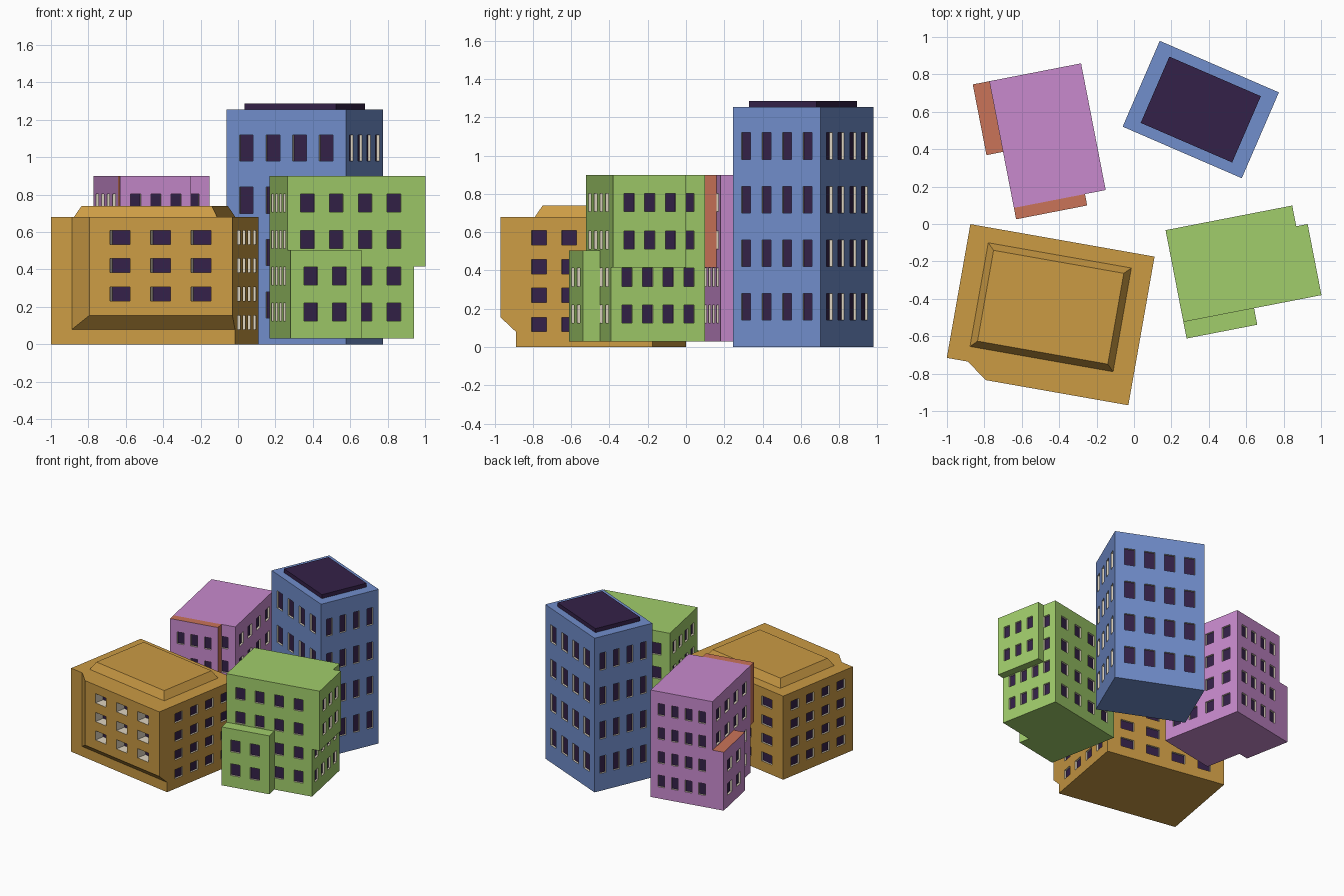
import bpy, bmesh, math
from mathutils import Vector

if "Cube" in bpy.data.objects:
    bpy.data.objects.remove(bpy.data.objects["Cube"])


def material(name, r, g, b):
    lin = [((c / 255 + 0.055) / 1.055) ** 2.4 for c in (r, g, b)]
    m = bpy.data.materials.new(name)
    m.diffuse_color = (*lin, 1)
    m.use_nodes = True
    m.node_tree.nodes["Principled BSDF"].inputs["Base Color"].default_value = m.diffuse_color
    return m


OCHRE = material("ochre", 203, 155, 68)
BLUE = material("blue", 113, 142, 204)
GREEN = material("green", 161, 205, 107)
PINK = material("pink", 200, 138, 205)
TERRACOTTA = material("terracotta", 202, 116, 88)
GLASS = material("dark purple glass", 52, 33, 72)
FRAME = material("cream frame", 222, 212, 192)
BODY_I, FRAME_I, GLASS_I, ACCENT_I = range(4)


class Building:
    """A box-shaped building of walls with recessed windows, made in local axes."""

    def __init__(self, sx, sy, z0, z1):
        self.bm = bmesh.new()
        self.sx, self.sy, self.z0, self.z1 = sx, sy, z0, z1
        x, y = sx / 2, sy / 2
        self.quad([(-x, -y, z1), (x, -y, z1), (x, y, z1), (-x, y, z1)])
        self.quad([(-x, y, z0), (x, y, z0), (x, -y, z0), (-x, -y, z0)])
        # corner, direction and length of each wall
        self.walls = {
            "front": (Vector((-x, -y, 0)), Vector((1, 0, 0)), sx),
            "right": (Vector((x, -y, 0)), Vector((0, 1, 0)), sy),
            "back": (Vector((x, y, 0)), Vector((-1, 0, 0)), sx),
            "left": (Vector((-x, y, 0)), Vector((0, -1, 0)), sy),
        }

    def quad(self, pts, mat=BODY_I):
        self.bm.faces.new([self.bm.verts.new(p) for p in pts]).material_index = mat

    def ring(self, outer, inner, mats):
        for i in range(4):
            j = (i + 1) % 4
            if (outer[i] - outer[j]).length > 1e-6:
                self.quad([outer[i], outer[j], inner[j], inner[i]], mats[i])

    def panel(self, side, rect, win, off=0, hole=None):
        """Grid of wall cells; window cells are sunk, cells inside the hole left out."""
        origin, d, length = self.walls[side]
        n = Vector((d.y, -d.x, 0))
        step, w, count, rows, h, depth = win
        u0, u1, v0, v1 = rect

        def corners(a, b, c, e, o):
            return [origin + d * u + n * o + Vector((0, 0, z))
                    for u, z in ((a, c), (b, c), (b, e), (a, e))]

        mids = [length / 2 + (i - (count - 1) / 2) * step for i in range(count)]
        cols = [(m - w / 2, m + w / 2) for m in mids
                if m - w / 2 > u0 - 1e-4 and m + w / 2 < u1 + 1e-4]
        bands = [(r - h / 2, r + h / 2) for r in rows
                 if r - h / 2 > v0 - 1e-4 and r + h / 2 < v1 + 1e-4]
        us = {u0, u1, *[q for c in cols for q in c]}
        vs = {v0, v1, *[q for c in bands for q in c]}
        if hole:
            us |= {hole[0], hole[1]}
            vs |= {hole[2], hole[3]}
        us, vs = sorted(us), sorted(vs)
        for a, b in zip(us, us[1:]):
            for c, e in zip(vs, vs[1:]):
                if b - a < 1e-5 or e - c < 1e-5:
                    continue
                mu, mv = (a + b) / 2, (c + e) / 2
                if hole and hole[0] < mu < hole[1] and hole[2] < mv < hole[3]:
                    continue
                face = corners(a, b, c, e, off)
                if (any(p < mu < q for p, q in cols)
                        and any(p < mv < q for p, q in bands)):
                    back = corners(a, b, c, e, off - depth)
                    self.ring(face, back, [FRAME_I] * 4)
                    self.quad(back, GLASS_I)
                else:
                    self.quad(face)
        return corners

    def wall(self, side, win, bump=None):
        """Whole wall, with an optional projecting block
        bump = (rect, projection, left slope, bottom slope, edge materials, window depth)."""
        full = (0, self.walls[side][2], self.z0, self.z1)
        if not bump:
            self.panel(side, full, win)
            return
        (a, b, c, e), off, left, bottom, mats, depth = bump
        hole = (a - left, b, c - bottom, e)
        self.panel(side, full, win, hole=hole)
        corners = self.panel(side, (a, b, c, e), win[:5] + (depth,), off)
        self.ring(corners(*hole, 0), corners(a, b, c, e, off), mats)

    def slab(self, sx, sy, z0, z1, inset, mat):
        """Raised roof, optionally with sloping edges."""
        def rect(x, y, z):
            return [Vector(p) for p in ((-x, -y, z), (x, -y, z), (x, y, z), (-x, y, z))]
        low = rect(sx / 2, sy / 2, z0)
        top = rect(sx / 2 - inset, sy / 2 - inset, z1)
        self.ring(low, top, [mat] * 4)
        self.quad(top, mat)

    def finish(self, name, x, y, angle, body, accent):
        bmesh.ops.remove_doubles(self.bm, verts=self.bm.verts, dist=1e-5)
        mesh = bpy.data.meshes.new(name)
        self.bm.to_mesh(mesh)
        self.bm.free()
        for m in (body, FRAME, GLASS, accent):
            mesh.materials.append(m)
        ob = bpy.data.objects.new(name, mesh)
        ob.location = (x, y, 0)
        ob.rotation_euler.z = math.radians(angle)
        bpy.context.collection.objects.link(ob)


# Tall blue tower with a dark roof plate
t = Building(0.694, 0.5, 0, 1.255)
rows = [0.21, 0.49, 0.77, 1.05]
for side in ("front", "back"):
    t.wall(side, (0.155, 0.08, 4, rows, 0.14, 0.015))
for side in ("left", "right"):
    t.wall(side, (0.117, 0.052, 4, rows, 0.14, 0.015))
t.slab(0.533, 0.386, 1.255, 1.287, 0, GLASS_I)
t.finish("blue_tower", 0.357, 0.612, -23.4, BLUE, GLASS)

# Wide ochre block: the front projects with sloped left and bottom edges
o = Building(1.0, 0.726, 0, 0.68)
rows = [0.1175, 0.27, 0.42, 0.572]
wide = (0.22, 0.11, 4, rows, 0.075, 0.015)
narrow = (0.16, 0.08, 4, rows, 0.075, 0.015)
o.wall("front", wide, ((0.225, 1.0, 0.155, 0.68), 0.081, 0.11, 0.075, [BODY_I] * 4, 0.08))
o.wall("back", wide)
o.wall("left", narrow)
o.wall("right", narrow)
o.slab(0.777, 0.563, 0.68, 0.74, 0.035, BODY_I)
o.finish("ochre_block", -0.4455, -0.445, -10, OCHRE, OCHRE)

# Two matching houses, a quarter turn apart, each with a low annex and an upper bay
for name, x, y, angle, body, accent in (
        ("green_house", 0.555, -0.2125, 11, GREEN, GREEN),
        ("pink_house", -0.4625, 0.4725, -79, PINK, TERRACOTTA)):
    b = Building(0.69, 0.5, 0.03, 0.9)
    rows = [0.172, 0.365, 0.56, 0.755]
    wide = (0.157, 0.075, 4, rows, 0.095, 0.015)
    narrow = (0.11, 0.055, 4, rows, 0.095, 0.015)
    A = ACCENT_I
    # ring order: bottom, right, top, left
    b.wall("front", wide, ((0, 0.385, 0.03, 0.505), 0.09, 0, 0, [BODY_I, A, A, BODY_I], 0.015))
    b.wall("right", narrow, ((0, 0.387, 0.4145, 0.9), 0.062, 0, 0, [A] * 4, 0.015))
    b.wall("back", wide)
    b.wall("left", narrow)
    b.finish(name, x, y, angle, body, accent)
